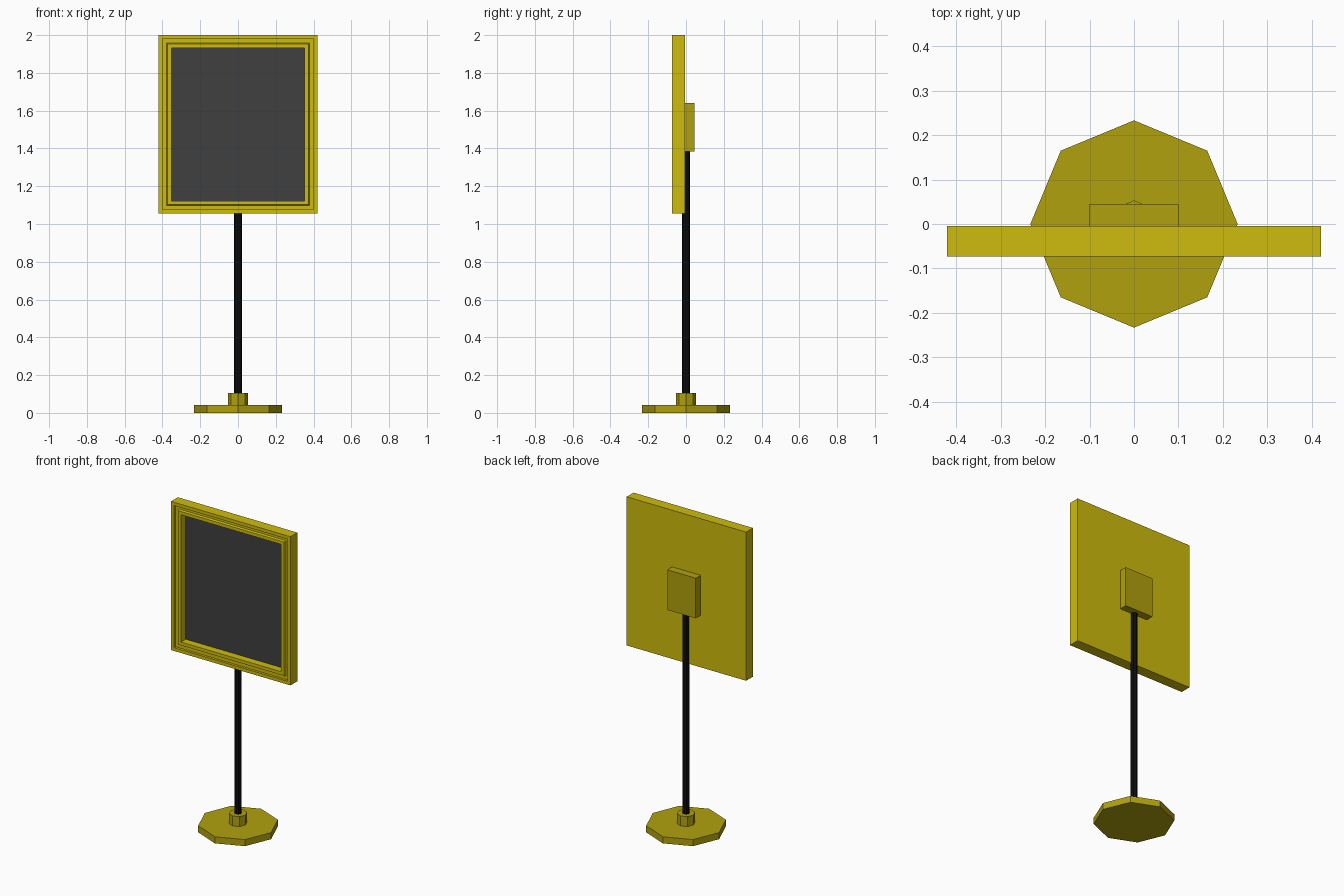
import bpy, bmesh, math

if "Cube" in bpy.data.objects:
    bpy.data.objects.remove(bpy.data.objects["Cube"])


def material(name, rgb):
    m = bpy.data.materials.new(name)
    m.diffuse_color = (*rgb, 1)
    m.use_nodes = True
    m.node_tree.nodes["Principled BSDF"].inputs["Base Color"].default_value = m.diffuse_color
    return m


FRAME = material("bright yellow", (0.62, 0.50, 0.004))
STAND = material("dark yellow", (0.44, 0.355, 0.004))
BLACK = material("black", (0.004, 0.004, 0.004))
GREY = material("dark grey", (0.05, 0.05, 0.05))


def make_object(name, bm, *mats):
    bmesh.ops.recalc_face_normals(bm, faces=bm.faces[:])
    mesh = bpy.data.meshes.new(name)
    bm.to_mesh(mesh)
    bm.free()
    for m in mats:
        mesh.materials.append(m)
    ob = bpy.data.objects.new(name, mesh)
    bpy.context.collection.objects.link(ob)
    return ob


def octagon(name, r, z0, z1, mat):
    """Eight-sided upright prism with corners on the axes."""
    bm = bmesh.new()
    ring = [bm.verts.new((r * math.cos(i * math.pi / 4), r * math.sin(i * math.pi / 4), z0))
            for i in range(8)]
    face = bm.faces.new(ring)
    top = bmesh.ops.extrude_face_region(bm, geom=[face])["geom"]
    for v in top:
        if isinstance(v, bmesh.types.BMVert):
            v.co.z = z1
    if not any(f.normal.z < -0.5 and abs(f.calc_center_median().z - z0) < 1e-6 for f in bm.faces):
        bottom = [v for v in bm.verts if abs(v.co.z - z0) < 1e-6]
        bmesh.ops.contextual_create(bm, geom=bottom)
    return make_object(name, bm, mat)


def box(name, x, y, z, mat):
    bm = bmesh.new()
    bmesh.ops.create_cube(bm, size=1)
    for v in bm.verts:
        v.co = (x[v.co.x > 0], y[v.co.y > 0], z[v.co.z > 0])
    return make_object(name, bm, mat)


# Stand
octagon("base_plate", 0.233, 0, 0.042, STAND)
octagon("pole_collar", 0.053, 0.04, 0.105, STAND)
octagon("pole", 0.021, 0.09, 1.42, BLACK)
box("rear_bracket", (-0.1, 0.1), (-0.006, 0.045), (1.385, 1.64), STAND)

# Sign panel: rectangular loops (inset from the outer edge, y) from back to screen
PROFILE = [(0, -0.004), (0, -0.073), (0.021, -0.073), (0.021, -0.058), (0.042, -0.058),
           (0.047, -0.070), (0.068, -0.070), (0.068, -0.023)]
bm = bmesh.new()
loops = []
for inset, y in PROFILE:
    w, lo, hi = 0.42 - inset, 1.055 + inset, 2.0 - inset
    loops.append([bm.verts.new(p) for p in ((-w, y, lo), (w, y, lo), (w, y, hi), (-w, y, hi))])
for a, b in zip(loops, loops[1:]):
    for i in range(4):
        j = (i + 1) % 4
        bm.faces.new((a[i], a[j], b[j], b[i]))
bm.faces.new(loops[0])
screen = bm.faces.new(loops[-1])
screen.material_index = 1
make_object("sign_panel", bm, FRAME, GREY)
